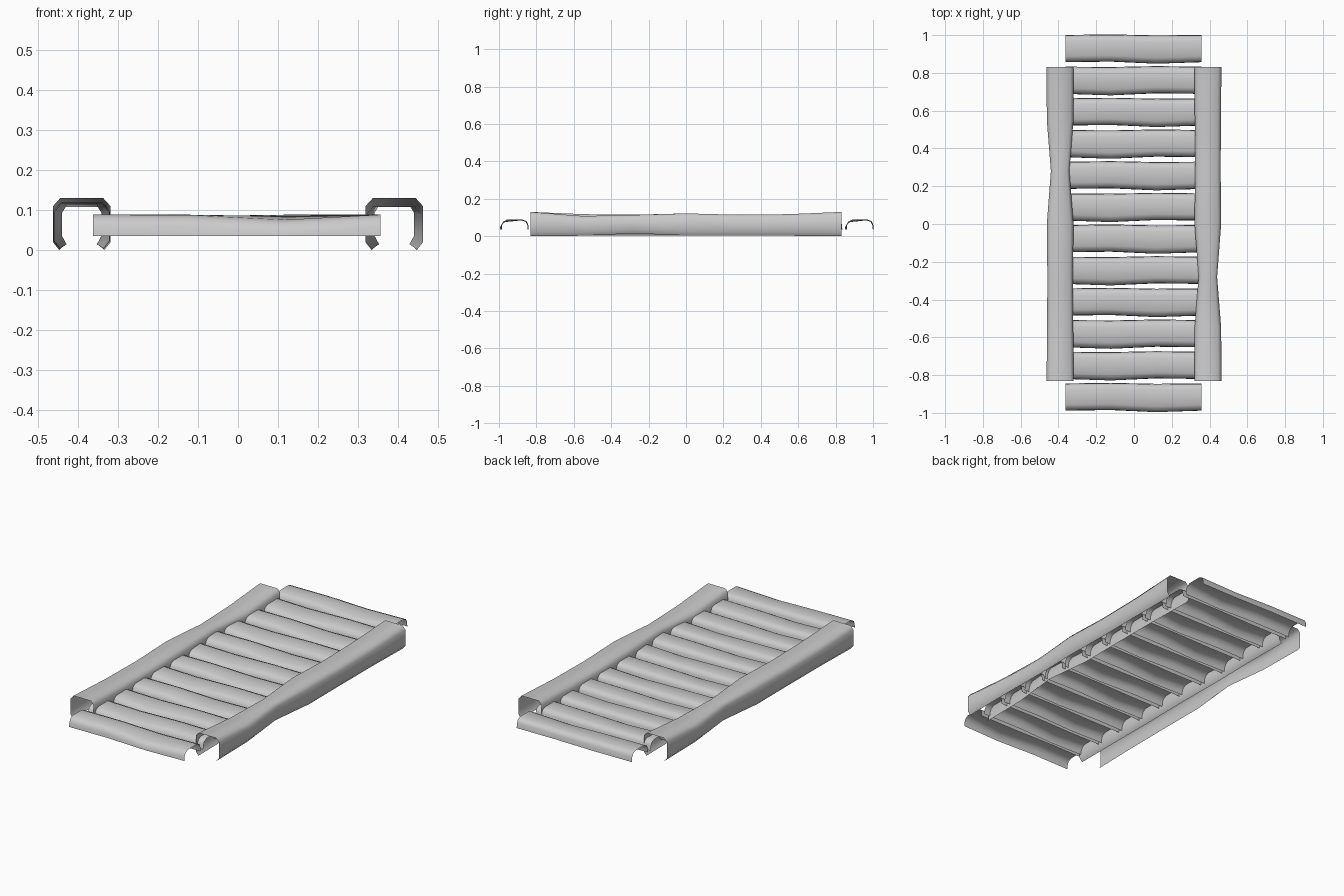
import bpy, bmesh, math

if "Cube" in bpy.data.objects:
    bpy.data.objects.remove(bpy.data.objects["Cube"])


def sheet(name, rings):
    """Thin open shell lofted through a list of equal-length point rings."""
    bm = bmesh.new()
    rows = [[bm.verts.new(p) for p in r] for r in rings]
    for a, b in zip(rows, rows[1:]):
        for i in range(len(a) - 1):
            bm.faces.new((a[i], b[i], b[i + 1], a[i + 1]))
    bmesh.ops.recalc_face_normals(bm, faces=bm.faces)
    if sum(f.normal.z * f.calc_area() for f in bm.faces) < 0:
        bmesh.ops.reverse_faces(bm, faces=bm.faces)
    for f in bm.faces:
        f.smooth = True
    me = bpy.data.meshes.new(name)
    bm.to_mesh(me)
    bm.free()
    ob = bpy.data.objects.new(name, me)
    bpy.context.collection.objects.link(ob)
    return ob


# Side rails: downward-open channel, pinched unevenly along its length
RAIL = [(-0.056, 0.0), (-0.072, 0.02), (-0.072, 0.11), (-0.054, 0.13),
        (0.054, 0.13), (0.072, 0.11), (0.072, 0.02), (0.056, 0.0)]
# y, width scale, top drop, bottom lift
STATIONS = [(-0.832, 1, 0, 0), (-0.55, 0.98, 0.022, 0.003),
            (-0.28, 0.68, 0.016, 0.015), (0, 0.98, 0.008, 0.004),
            (0.28, 0.94, 0.015, 0.003), (0.55, 0.96, 0.012, 0.003),
            (0.832, 1, 0, 0)]


def rail(name, s):
    rings = []
    for y, w, drop, lift in STATIONS:
        rings.append([(s * (0.391 + x * w), s * y,
                       z - drop if z > 0.06 else z + lift) for x, z in RAIL])
    return sheet(name, rings)


rail("right_rail", 1)
rail("left_rail", -1)

# Slats: shallow arched boards, hand-cut wobble, mirrored from board to board
SLAT = [(-0.071, 0.036), (-0.069, 0.06), (-0.060, 0.078), (-0.040, 0.089),
        (0.040, 0.089), (0.061, 0.081), (0.070, 0.065), (0.073, 0.036)]
# x, front edge shift, back edge shift, front top drop
CUTS = [(-0.36, 0, 0, 0), (-0.12, 0.003, 0.003, 0.001),
        (0.12, -0.008, -0.002, 0.013), (0.36, 0, 0, 0)]
FLIP = [1, -1, -1, 1, -1, 1, -1, 1, -1, 1, -1, 1]

for i, s in enumerate(FLIP):
    cy = -0.917 + i * 0.1677
    rings = []
    for x, f, b, d in CUTS:
        rings.append([(s * x - 0.003, cy + y + (f if y < 0 else b),
                       z - (d * (1 if y < 0 else 0.3) if z > 0.05 else 0))
                      for y, z in SLAT])
    sheet(f"slat_{i + 1:02d}", rings)
